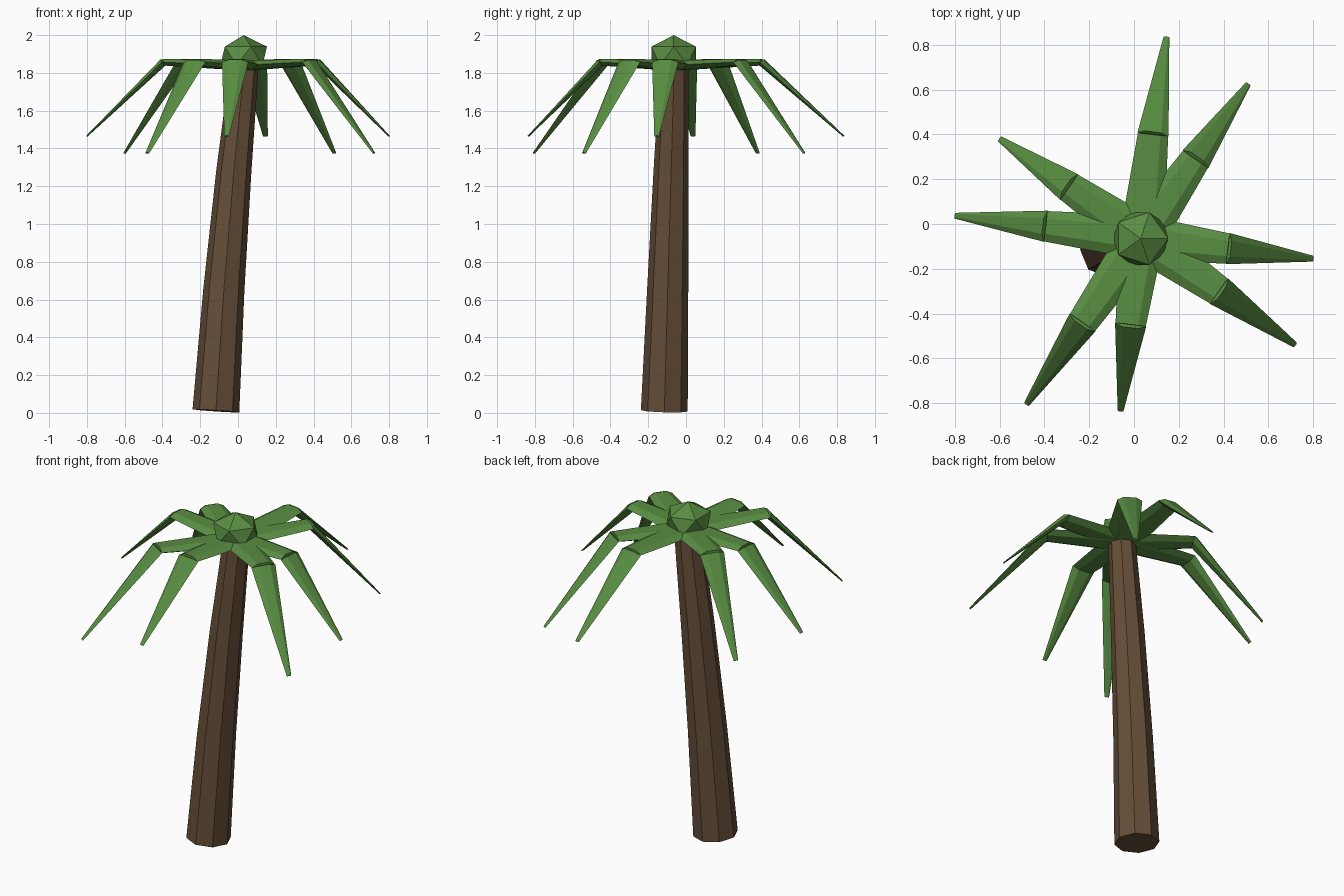
import bpy, bmesh, math
from mathutils import Vector

if "Cube" in bpy.data.objects:
    bpy.data.objects.remove(bpy.data.objects["Cube"])


def material(name, rgb):
    m = bpy.data.materials.new(name)
    m.diffuse_color = (*rgb, 1)
    m.use_nodes = True
    m.node_tree.nodes["Principled BSDF"].inputs["Base Color"].default_value = m.diffuse_color
    return m


BARK = material("bark", (0.13, 0.075, 0.04))
GREEN = material("leaf_green", (0.1, 0.27, 0.055))


def finish(name, bm, mat):
    bmesh.ops.recalc_face_normals(bm, faces=bm.faces[:])
    me = bpy.data.meshes.new(name)
    bm.to_mesh(me)
    bm.free()
    me.materials.append(mat)
    ob = bpy.data.objects.new(name, me)
    bpy.context.collection.objects.link(ob)
    return ob


def add_tube(bm, path, radii, sides, flat=1.0, ref=(0, 0, 1)):
    """Capped tapered tube; rings sit square to the path, 'flat' squashes them."""
    path = [Vector(p) for p in path]
    rings = []
    for i, (p, r) in enumerate(zip(path, radii)):
        d = (path[min(i + 1, len(path) - 1)] - path[max(i - 1, 0)]).normalized()
        side = d.cross(Vector(ref)).normalized()
        up = side.cross(d)
        rings.append([bm.verts.new(p + side * r * math.cos(a) + up * r * flat * math.sin(a))
                      for a in (math.tau * k / sides for k in range(sides))])
    for a, b in zip(rings, rings[1:]):
        for k in range(sides):
            n = (k + 1) % sides
            bm.faces.new((a[k], a[n], b[n], b[k]))
    bm.faces.new(rings[0])
    bm.faces.new(rings[-1])


# leaning eight-sided trunk
bm = bmesh.new()
add_tube(bm, [(-0.117, -0.115, 0.011), (-0.075, -0.097, 0.65),
              (-0.022, -0.079, 1.28), (0.035, -0.062, 1.85)],
         [0.124, 0.109, 0.093, 0.075], 8, ref=(0, 1, 0))
finish("trunk", bm, BARK)

# faceted crown bud
bm = bmesh.new()
bmesh.ops.create_icosphere(bm, subdivisions=1, radius=1)
for v in bm.verts:
    v.co = Vector((0.03 + v.co.x * 0.138, -0.065 + v.co.y * 0.138, 1.89 + v.co.z * 0.11))
finish("crown", bm, GREEN)

# fronds: elbow xy, tip xy, tip height
FRONDS = [
    ((0.085, 0.40), (0.145, 0.835), 1.465),
    ((0.275, 0.29), (0.51, 0.625), 1.375),
    ((0.42, -0.11), (0.80, -0.155), 1.465),
    ((0.38, -0.30), (0.72, -0.54), 1.375),
    ((-0.015, -0.45), (-0.06, -0.835), 1.465),
    ((-0.23, -0.44), (-0.48, -0.805), 1.375),
    ((-0.395, -0.01), (-0.80, 0.037), 1.465),
    ((-0.29, 0.165), (-0.60, 0.38), 1.375),
]
for i, (elbow, tip, z) in enumerate(FRONDS):
    bm = bmesh.new()
    e = (*elbow, 1.857)
    add_tube(bm, [(0.035, -0.06, 1.838), e], [0.10, 0.068], 6, 0.3)
    add_tube(bm, [e, (*tip, z)], [0.07, 0.013], 6, 0.3)
    finish(f"frond_{i + 1}", bm, GREEN)
